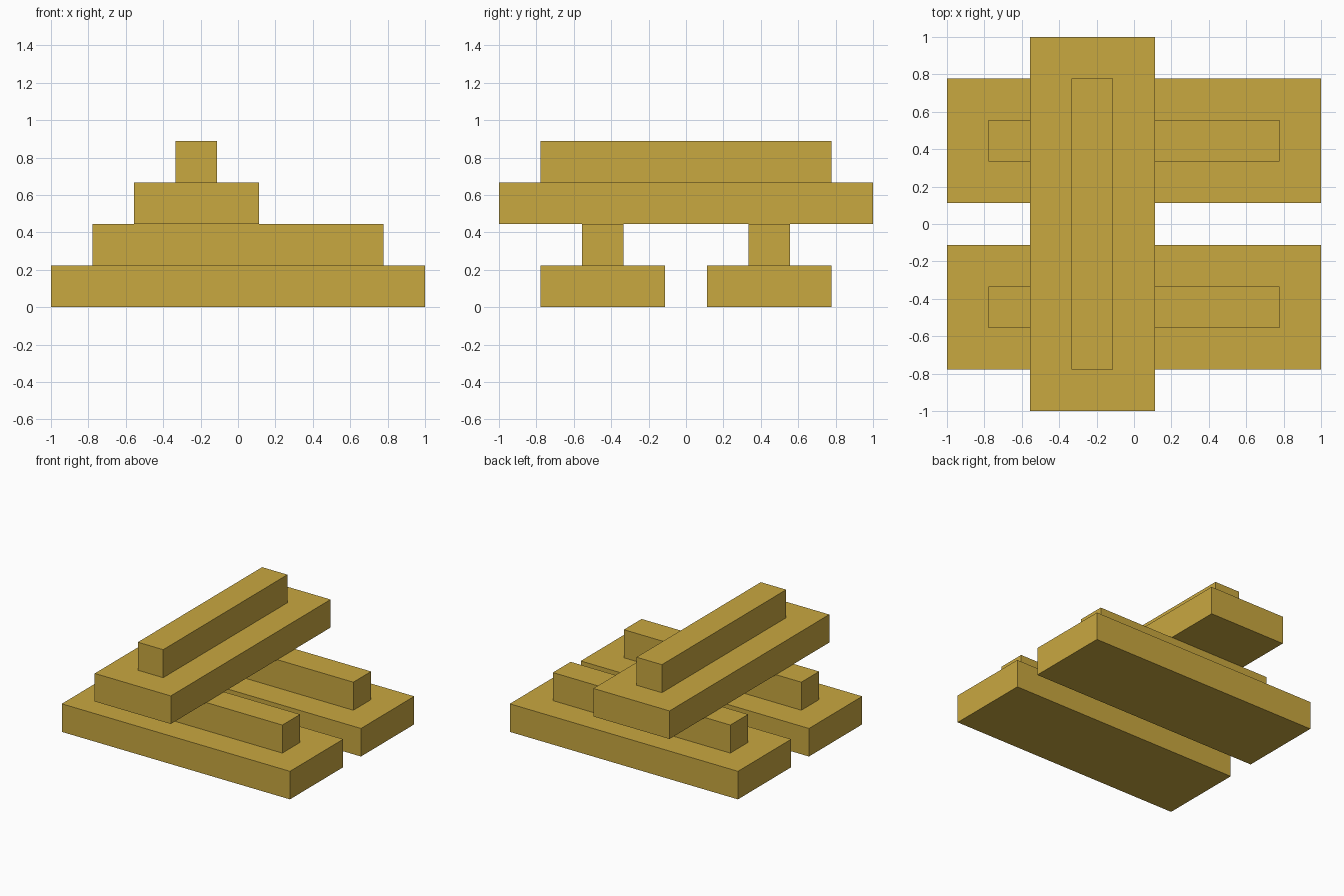
import bpy, bmesh
from mathutils import Vector

if "Cube" in bpy.data.objects:
    bpy.data.objects.remove(bpy.data.objects["Cube"])

U = 1 / 9  # grid module of the model

mat = bpy.data.materials.new("ochre yellow")
mat.diffuse_color = (0.584, 0.392, 0.051, 1)
mat.use_nodes = True
mat.node_tree.nodes["Principled BSDF"].inputs["Base Color"].default_value = mat.diffuse_color


def block(name, x, y, z):
    """Box from (min, max) ranges given in modules."""
    bm = bmesh.new()
    bmesh.ops.create_cube(bm, size=1)
    size = Vector([(r[1] - r[0]) * U for r in (x, y, z)])
    centre = Vector([(r[0] + r[1]) * U / 2 for r in (x, y, z)])
    bmesh.ops.scale(bm, vec=size, verts=bm.verts)
    mesh = bpy.data.meshes.new(name)
    bm.to_mesh(mesh)
    bm.free()
    mesh.materials.append(mat)
    obj = bpy.data.objects.new(name, mesh)
    obj.location = centre
    bpy.context.collection.objects.link(obj)


# Lower pair of planks along x, each carrying a narrow rail
for label, s in (("front", -1), ("back", 1)):
    block(label + "_plank", (-9, 9), sorted((s, 7 * s)), (0, 2))
    block(label + "_rail", (-7, 7), sorted((3 * s, 5 * s)), (2, 4))

# Cross plank along y, off-centre, with its own rail
block("cross_plank", (-5, 1), (-9, 9), (4, 6))
block("cross_rail", (-3, -1), (-7, 7), (6, 8))
